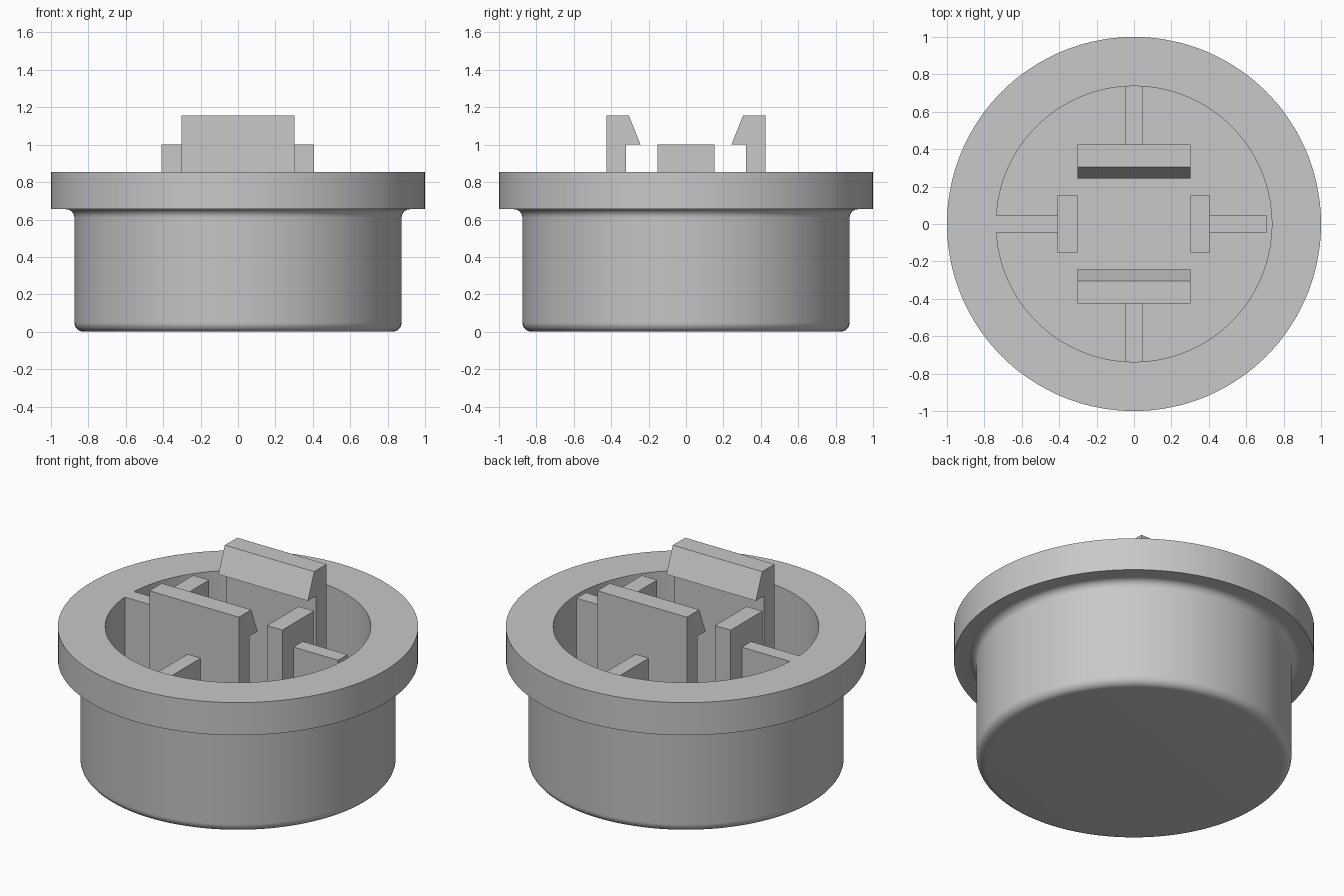
import bpy, bmesh, math
from mathutils import Matrix, Vector

if "Cube" in bpy.data.objects:
    bpy.data.objects.remove(bpy.data.objects["Cube"])

FLOOR, RIM, WALL = 0.14, 0.855, 0.737   # inner floor height, rim height, inner radius

grey = bpy.data.materials.new("plain grey")
grey.diffuse_color = (0.58, 0.58, 0.58, 1)
grey.use_nodes = True
grey.node_tree.nodes["Principled BSDF"].inputs["Base Color"].default_value = grey.diffuse_color


def finish(name, bm):
    bmesh.ops.recalc_face_normals(bm, faces=bm.faces)
    me = bpy.data.meshes.new(name)
    bm.to_mesh(me)
    bm.free()
    me.materials.append(grey)
    ob = bpy.data.objects.new(name, me)
    bpy.context.collection.objects.link(ob)
    return ob


def arc(cx, cz, r, a0, a1, n=8):
    """Fillet points from angle a0 to a1 in degrees."""
    angles = [math.radians(a0 + (a1 - a0) * i / n) for i in range(n + 1)]
    return [(cx + r * math.cos(a), cz + r * math.sin(a)) for a in angles]


def box(name, x0, x1, y0, y1, z0, z1):
    bm = bmesh.new()
    size = Vector((x1 - x0, y1 - y0, z1 - z0))
    mid = Vector((x0 + x1, y0 + y1, z0 + z1)) / 2
    bmesh.ops.create_cube(bm, size=1, matrix=Matrix.Translation(mid) @ Matrix.Diagonal(size).to_4x4())
    return finish(name, bm)


def lathe(name, profile, steps=144):
    bm = bmesh.new()
    verts = [bm.verts.new((r, 0, z)) for r, z in profile]
    edges = [bm.edges.new(p) for p in zip(verts, verts[1:])]
    bmesh.ops.spin(bm, geom=verts + edges, cent=(0, 0, 0), axis=(0, 0, 1),
                   angle=math.tau, steps=steps)
    bmesh.ops.remove_doubles(bm, verts=bm.verts, dist=1e-5)
    ob = finish(name, bm)
    bpy.context.view_layer.objects.active = ob
    ob.select_set(True)
    bpy.ops.object.shade_smooth_by_angle(angle=math.radians(30))
    ob.select_set(False)
    return ob


# Flanged cup: rounded base, small fillet under the flange, open top
lathe("cup", [(0, 0)]
      + arc(0.825, 0.05, 0.05, -90, 0)
      + arc(0.92, 0.61, 0.045, 180, 90)
      + [(1.0, 0.655), (1.0, RIM), (WALL, RIM), (WALL, FLOOR), (0, FLOOR)])

base = FLOOR - 0.01

# Two hooked clips facing each other across y
hook = [(0.425, base), (0.425, 1.155), (0.305, 1.155), (0.243, 1.0), (0.32, 1.0), (0.32, base)]
for name, s in (("back_clip", 1), ("front_clip", -1)):
    bm = bmesh.new()
    face = bm.faces.new([bm.verts.new((-0.303, s * y, z)) for y, z in hook])
    out = bmesh.ops.extrude_face_region(bm, geom=[face], use_keep_orig=True)
    moved = [g for g in out["geom"] if isinstance(g, bmesh.types.BMVert)]
    bmesh.ops.translate(bm, verts=moved, vec=(0.606, 0, 0))
    finish(name, bm)

# Side plates
box("left_plate", -0.41, -0.303, -0.153, 0.153, base, 1.0)
box("right_plate", 0.303, 0.407, -0.153, 0.153, base, 1.0)

# Ribs joining the clips and plates to the wall
w = 0.045
box("left_rib", -WALL, -0.405, -w, w, base, RIM)
box("right_rib", 0.402, 0.71, -w, w, base, RIM)
box("back_rib", -w, w, 0.42, WALL + 0.01, base, 0.835)
box("front_rib", -w, w, -WALL - 0.01, -0.42, base, 0.835)
